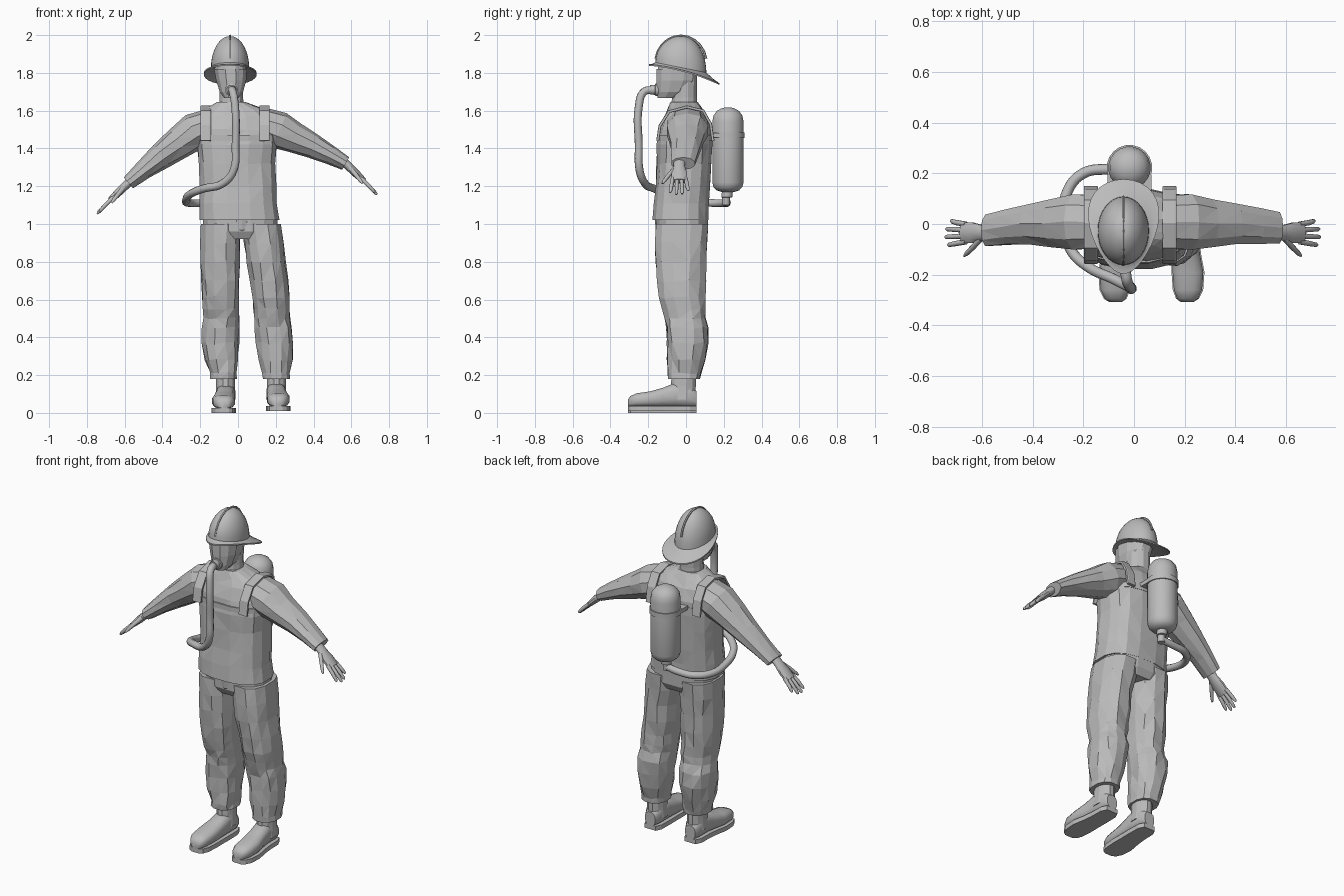
import bpy, bmesh, math, random
from mathutils import Vector

random.seed(4)
cube = bpy.data.objects.get("Cube")
if cube:
    bpy.data.objects.remove(cube)

grey = bpy.data.materials.new("plain_grey")
grey.use_nodes = True
grey.diffuse_color = (0.5, 0.5, 0.5, 1)
grey.node_tree.nodes["Principled BSDF"].inputs["Base Color"].default_value = (0.5, 0.5, 0.5, 1)
X, Y, Z = Vector((1, 0, 0)), Vector((0, 1, 0)), Vector((0, 0, 1))


def ring(c, a, b, n=12, p=2.0):
    """Superellipse around c with half axes a and b."""
    pts = []
    for i in range(n):
        t = math.tau * (i + 0.5) / n
        u, v = math.cos(t), math.sin(t)
        pts.append(Vector(c) + a * math.copysign(abs(u) ** (2 / p), u)
                   + b * math.copysign(abs(v) ** (2 / p), v))
    return pts


def loft(name, rings, smooth=None, jitter=0, cap=True):
    """Skin a list of equal-length rings."""
    bm = bmesh.new()
    rows = [[bm.verts.new(q) for q in r] for r in rings]
    for r, s in zip(rows, rows[1:]):
        for i in range(len(r)):
            j = (i + 1) % len(r)
            bm.faces.new((r[i], r[j], s[j], s[i]))
    if cap:
        bm.faces.new(rows[0])
        bm.faces.new(rows[-1])
    if jitter:
        for row in rows[1:-1]:
            for v in row:
                v.co += Vector([random.uniform(-jitter, jitter) for _ in range(3)])
        bmesh.ops.triangulate(bm, faces=[f for f in bm.faces if len(f.verts) == 4])
    bmesh.ops.recalc_face_normals(bm, faces=bm.faces)
    mesh = bpy.data.meshes.new(name)
    bm.to_mesh(mesh)
    bm.free()
    ob = bpy.data.objects.new(name, mesh)
    mesh.materials.append(grey)
    bpy.context.collection.objects.link(ob)
    if smooth:
        bpy.ops.object.select_all(action="DESELECT")
        bpy.context.view_layer.objects.active = ob
        ob.select_set(True)
        bpy.ops.object.shade_smooth_by_angle(angle=math.radians(smooth))
    return ob


def stack(rows, n=12, p=2.0):
    """Horizontal rings from rows of z, x, y, x radius, y radius."""
    return [ring((x, y, z), X * rx, Y * ry, n, p) for z, x, y, rx, ry in rows]


def tube(name, rows, side=Y, n=10, p=2.0, **kw):
    """Rings across a path; rows are x, y, z, side radius, other radius."""
    pts = [Vector(r[:3]) for r in rows]
    rings = []
    for i, r in enumerate(rows):
        t = (pts[min(i + 1, len(pts) - 1)] - pts[max(i - 1, 0)]).normalized()
        rings.append(ring(pts[i], side * r[3], t.cross(side).normalized() * r[4], n, p))
    return loft(name, rings, **kw)


# Jacket
torso = [(1.02, .008, -.03, .215, .15), (1.11, 0, -.025, .209, .148),
         (1.2, 0, -.018, .204, .146), (1.32, -.005, -.01, .204, .148),
         (1.42, -.005, -.008, .213, .148), (1.5, -.01, -.003, .208, .14),
         (1.57, -.015, 0, .2, .115), (1.61, -.02, -.005, .15, .092),
         (1.645, -.035, -.01, .078, .074)]
loft("jacket", stack(torso, 16, 2.6), jitter=.003)
loft("chest_strap", stack([(z, -.006, -.006, .214, .149) for z in (1.44, 1.47)], 16, 2.6))

# Sleeves and gloves
sleeves = {
    "left": [(.12, .008, 1.53, .11, .09), (.22, .008, 1.495, .115, .1),
             (.3, .003, 1.455, .098, .082), (.4, 0, 1.41, .083, .065),
             (.49, -.008, 1.365, .073, .05), (.57, -.015, 1.32, .065, .038)],
    "right": [(-.13, .008, 1.53, .11, .085), (-.23, .008, 1.49, .115, .1),
              (-.31, .003, 1.43, .1, .085), (-.405, 0, 1.36, .083, .07),
              (-.5, -.012, 1.285, .073, .05), (-.58, -.025, 1.218, .065, .038)]}
for name, rows in sleeves.items():
    tube(name + "_sleeve", rows, n=10, jitter=.002)
    s = 1 if name == "left" else -1
    wrist = Vector((rows[-1][0], -.035, rows[-1][2]))
    d = Vector((s * .72, 0, -.69))

    def at(along, y, a, b, drop=0):
        return (*(wrist + d * along + Y * y - Z * drop), a, b)

    tube(name + "_palm", [at(-.03, 0, .032, .024), at(.03, 0, .032, .022),
                          at(.08, 0, .043, .021), at(.135, 0, .042, .016)], n=10, smooth=50)
    for i in range(4):
        y = .034 - .023 * i
        tip = (.2, .225, .23, .215)[i]
        tube(f"{name}_finger_{i + 1}",
             [at(.115, y, .011, .012), at(.17, y * 1.2, .011, .011),
              at(tip - .008, y * 1.35, .009, .009, .004), at(tip, y * 1.37, .004, .004, .006)],
             n=8, smooth=50)
    tube(name + "_thumb", [at(.03, -.02, .014, .014), at(.075, -.055, .013, .012, .008),
                           at(.11, -.08, .011, .01, .016), at(.125, -.09, .005, .005, .02)],
         n=8, smooth=50)

# Harness straps over the shoulders
for name, x in (("right", -.17), ("left", .14)):
    tube(name + "_shoulder_strap",
         [(x, -.15, 1.44, .028, .008), (x, -.138, 1.52, .028, .008), (x, -.09, 1.595, .028, .008),
          (x, .005, 1.62, .028, .008), (x, .09, 1.6, .028, .008), (x, .13, 1.53, .028, .008),
          (x, .143, 1.44, .028, .008)], side=X, n=8, p=6)

# Trousers: seat, fly and two legs
loft("trouser_seat", stack([(.92, .015, -.02, .17, .115), (.96, .015, -.02, .2, .138),
                            (1.05, .01, -.02, .2, .14)], 16, 2.5))
loft("trouser_fly", stack([(.935, .02, -.1, .025, .04), (.97, .02, -.125, .042, .035),
                           (1.02, .02, -.13, .045, .035)], 10))
leg = [(1.0, -.02, .108, .142), (.9, -.024, .107, .141), (.8, -.027, .104, .137),
       (.7, -.024, .103, .13), (.61, -.02, .101, .122), (.55, -.013, .1, .116),
       (.5, -.004, .093, .108), (.45, .006, .099, .112), (.37, .01, .098, .11),
       (.28, 0, .089, .1), (.21, -.008, .076, .09), (.18, -.01, .074, .087)]
centres = {"right": [-.092, -.093, -.092, -.092, -.092, -.09, -.088, -.092, -.093, -.085, -.078, -.076],
           "left": [.122, .137, .15, .162, .173, .178, .181, .187, .193, .199, .203, .204]}
for name, xs in centres.items():
    loft(name + "_trouser_leg",
         stack([(z, x, y, rx, ry) for (z, y, rx, ry), x in zip(leg, xs)], 12, 2.4), jitter=.006)

# Boots: y, sideways drift, half width, height
boot = [(.055, 0, .034, .1), (.02, 0, .05, .135), (-.06, 0, .052, .145), (-.12, .004, .055, .12),
        (-.19, .01, .062, .1), (-.26, .01, .057, .09), (-.295, .008, .042, .075), (-.308, .007, .022, .055)]
for name, x, s, low in (("left", .203, 1, .015), ("right", -.066, -1, .005)):
    loft(name + "_boot", [ring((x + s * k, y, low + h / 2 + .008), X * w, Z * (h / 2 - .008), 12, 2.7)
                          for y, k, w, h in boot], smooth=40)
    edge = [(x + s * k + w + .003, y) for y, k, w, h in boot]
    edge += [(x + s * k - w - .003, y) for y, k, w, h in reversed(boot)]
    loft(name + "_sole", [[Vector((a, b, z)) for a, b in edge] for z in (low - .005, low + .022)])
    loft(name + "_ankle", stack([(.07, x, -.02, .056, .072), (.14, x, -.014, .052, .068),
                                 (.22, x, -.012, .052, .066)], 12))

# Neck, head and face mask
loft("neck", stack([(1.6, -.035, -.01, .07, .074), (1.67, -.035, -.008, .064, .068),
                    (1.78, -.035, -.005, .064, .066)], 12))
head = [(1.668, -.035, -.095, .036, .05), (1.7, -.035, -.065, .06, .086), (1.76, -.036, -.047, .078, .106),
        (1.82, -.04, -.042, .086, .11), (1.88, -.04, -.035, .084, .108)]
loft("head", stack(head, 12, 2.3))
mask = loft("face_mask", stack([(z, x, y - .002, rx + .004, ry + .005) for z, x, y, rx, ry in head[:4]],
                               12, 2.3), cap=False)
bm = bmesh.new()
bm.from_mesh(mask.data)
bmesh.ops.delete(bm, geom=[f for f in bm.faces if f.calc_center_median().y > -.1], context="FACES")
bm.to_mesh(mask.data)
bm.free()
tube("mouthpiece", [(-.035, y, 1.71, r, r) for y, r in
                    ((-.12, .034), (-.162, .034), (-.164, .027), (-.19, .026))], side=X, n=12, smooth=40)

# Helmet: dome rings, then the sloping egg-shaped brim
N = 32
angles = [math.tau * i / N for i in range(N)]
shell = []
for k in range(1, 10):
    f = math.radians(10 * k)
    row = []
    for t in angles:
        y = -.027 - .135 * math.sin(f) * math.cos(t)
        base = 1.823 - .2 * y
        row.append(Vector((-.042 + .101 * math.sin(f) * math.sin(t), y,
                           base + (1.995 - base) * math.cos(f))))
    shell.append(row)
brim = []
for t in angles:
    y = -.01 - .187 * math.cos(t)
    brim.append(Vector((-.041 + .135 * math.sin(t) * (1 - .3 * math.cos(t)), y,
                        1.81 - .28 * y - .5 * y * y)))
shell.append([a.lerp(b, .5) - Z * .003 for a, b in zip(shell[-1], brim)])
shell.append(brim)
# underside of the brim returns inside the dome
shell.append([q - Z * .008 for q in brim])
shell.append([q - Z * .01 for q in shell[8]])
loft("helmet", shell, smooth=35)
crest = [(-.042, -.027 - .135 * math.sin(a), 1.85 + .146 * math.cos(a), .006, .007)
         for a in [math.radians(v) for v in range(-80, 81, 16)]]
tube("helmet_crest", crest, side=X, n=6, smooth=40)

# Air tank with bands, valve and back bracket
tx, ty = -.018, .222
profile = [(1.17, .035), (1.178, .06), (1.195, .077), (1.22, .084), (1.54, .084),
           (1.575, .077), (1.598, .06), (1.612, .036), (1.618, .012)]
loft("air_tank", stack([(z, tx, ty, r, r) for z, r in profile], 20), smooth=40)
loft("tank_band", stack([(z, tx, ty, .09, .09) for z in (1.455, 1.485)], 20), smooth=40)
loft("tank_bracket", stack([(z, tx, .16, .088, .045) for z in (1.458, 1.482)], 8, 8))
loft("tank_valve", stack([(1.1, tx, .212, .02, .02), (1.14, tx, .212, .022, .022),
                          (1.142, tx, .216, .03, .03), (1.18, tx, .22, .03, .03)], 12), smooth=40)

# Breathing hose from mouthpiece round the right side to the valve
path = [(-.035, -.175, 1.71), (-.028, -.222, 1.7), (-.015, -.25, 1.62), (-.013, -.25, 1.42),
        (-.025, -.245, 1.28), (-.085, -.215, 1.212), (-.18, -.17, 1.188), (-.25, -.1, 1.16),
        (-.275, .02, 1.125), (-.262, .13, 1.112), (-.2, .2, 1.11), (-.1, .216, 1.112), (-.018, .212, 1.12)]
curve = bpy.data.curves.new("breathing_hose", "CURVE")
curve.dimensions = "3D"
curve.bevel_depth = .021
curve.bevel_resolution = 3
curve.resolution_u = 6
curve.use_fill_caps = True
spline = curve.splines.new("BEZIER")
spline.bezier_points.add(len(path) - 1)
for point, co in zip(spline.bezier_points, path):
    point.co = co
    point.handle_left_type = point.handle_right_type = "AUTO"
curve.materials.append(grey)
bpy.context.collection.objects.link(bpy.data.objects.new("breathing_hose", curve))
